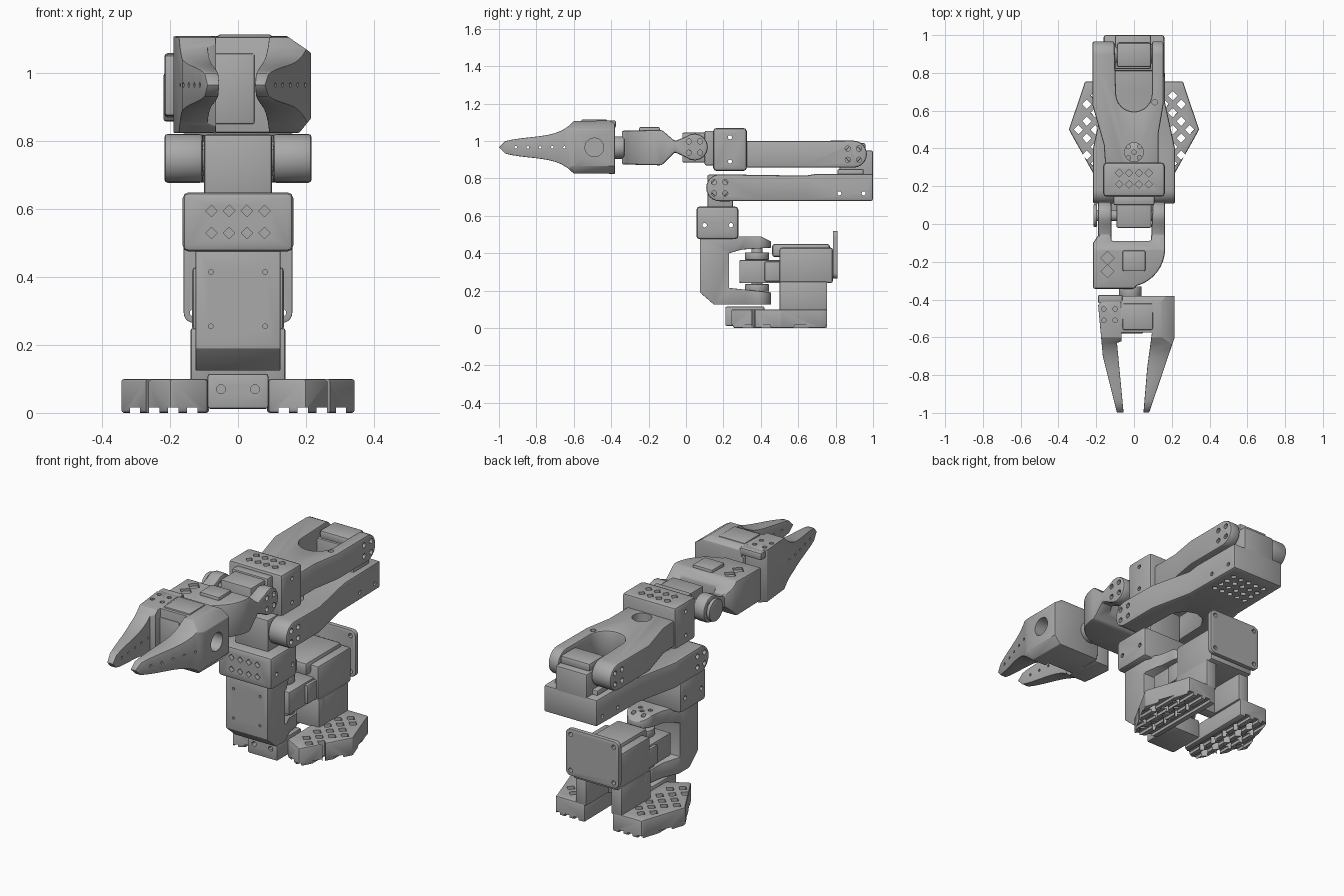
import bpy, bmesh, math
from mathutils import Vector

cube = bpy.data.objects.get("Cube")
if cube:
    bpy.data.objects.remove(cube, do_unlink=True)

tone = (.4, .4, .4, 1)
grey = bpy.data.materials.new("printed_grey")
grey.use_nodes = True
grey.diffuse_color = tone
grey.node_tree.nodes["Principled BSDF"].inputs["Base Color"].default_value = tone
parts = []
both_sides = (("left", 1), ("right", -1))


def place(axis, a, b, t):
    return Vector({"X": (t, a, b), "Y": (a, t, b), "Z": (a, b, t)}[axis])


def prisms(name, axis, loops, low, high):
    """Extrude one or more flat outlines along an axis into one object."""
    bm = bmesh.new()
    for outline in loops:
        bottom = [bm.verts.new(place(axis, a, b, low)) for a, b in outline]
        top = [bm.verts.new(place(axis, a, b, high)) for a, b in outline]
        bm.faces.new(bottom)
        bm.faces.new(top)
        for i in range(len(outline)):
            bm.faces.new((bottom[i - 1], bottom[i], top[i], top[i - 1]))
    bmesh.ops.recalc_face_normals(bm, faces=bm.faces)
    mesh = bpy.data.meshes.new(name)
    bm.to_mesh(mesh)
    bm.free()
    mesh.materials.append(grey)
    ob = bpy.data.objects.new(name, mesh)
    bpy.context.collection.objects.link(ob)
    return ob


def bake(ob):
    bpy.context.view_layer.update()
    graph = bpy.context.evaluated_depsgraph_get()
    mesh = bpy.data.meshes.new_from_object(ob.evaluated_get(graph))
    ob.modifiers.clear()
    ob.data = mesh


def boolean(ob, other, operation):
    modifier = ob.modifiers.new("boolean", "BOOLEAN")
    modifier.operation, modifier.solver, modifier.object = operation, "EXACT", other
    bake(ob)
    bpy.data.objects.remove(other, do_unlink=True)


def soften(ob, width):
    modifier = ob.modifiers.new("bevel", "BEVEL")
    modifier.width, modifier.segments, modifier.limit_method = width, 2, "ANGLE"
    modifier.angle_limit = math.radians(40)
    bake(ob)
    parts.append(ob)
    return ob


def prism(name, axis, outline, low, high, bevel=.008):
    return soften(prisms(name, axis, [outline], low, high), bevel)


def rect(a, b):
    return [(a[0], b[0]), (a[1], b[0]), (a[1], b[1]), (a[0], b[1])]


def box(name, x, y, z, bevel=.008):
    """Rounded block; a single x value means a symmetric half width."""
    span = x if isinstance(x, tuple) else (-x, x)
    return prism(name, "Z", rect(span, y), *z, bevel)


def carve(name, top, side, front=None):
    """Solid with the given plan (x, y), side outline (y, z) and front outline (x, z)."""
    ob = prisms(name, "Z", [top], -1, 2)
    boolean(ob, prisms("cutter", "X", [side], -1, 1), "INTERSECT")
    if front:
        boolean(ob, prisms("cutter", "Y", [front], -2, 2), "INTERSECT")
    return soften(ob, .01)


def arc(centre, radius, start, end, steps=12):
    angles = [math.radians(start + (end - start) * i / steps) for i in range(steps + 1)]
    return [(centre[0] + radius * math.cos(t), centre[1] + radius * math.sin(t)) for t in angles]


def ring(centre, radius, sides):
    return arc(centre, radius, 0, 360, sides)[:-1]


def disc(name, axis, centre, radius, low, high):
    return prism(name, axis, ring(centre, radius, 32), low, high, .005)


def holes(ob, axis, centres, radius, sides=12, span=(-2, 2)):
    boolean(ob, prisms("cutter", axis, [ring(c, radius, sides) for c in centres], *span), "DIFFERENCE")


def grid(us, vs):
    return [(u, v) for u in us for v in vs]


def around(centre, d):
    return grid((centre[0] - d, centre[0] + d), (centre[1] - d, centre[1] + d))


def bolts(ob, pivot):
    holes(ob, "X", around(pivot, .03), .014)


def mirrored(half):
    return half + [(-x, y) for x, y in reversed(half) if abs(x) > .001]


# Pivots of the side joints (y, z) and the shared drum radius
shoulder, elbow, wrist = (.18, .75), (.895, .93), (.045, .968)
turntable = (0, .38)
drum = .072
columns = [.052 * (i - 1.5) for i in range(4)]

# Base: two perforated feet with grooved soles, and U-shaped riser
for label, s in both_sides:
    plan = [(.09, .3), (.2, .24), (.345, .5), (.27, .72), (.26, .755), (.085, .755)]
    foot = prism(label + "_foot", "Z", [(s * x, y) for x, y in plan], 0, .1)
    lattice = [(.16 + .045 * i, .32 + .045 * j) for i in range(4) for j in range(9) if (i + j) % 2]
    holes(foot, "Z", [(s * x, y) for x, y in lattice if x + abs(y - .5) / 2 < .32], .025, 4)
    grooves = [s * (.12 + .056 * k) for k in range(4)]
    cutter = prisms("cutter", "Y", [rect((x, x + s * .03), (-.1, .016)) for x in grooves], 0, 1)
    boolean(foot, cutter, "DIFFERENCE")
    box(label + "_riser", x=(s * .075, s * .14), y=(.5, .755), z=(.09, .25))
box("riser_front_wall", x=.14, y=(.5, .56), z=(.09, .25))
bridge = box("base_bridge", x=.09, y=(.21, .42), z=(.012, .115))
holes(bridge, "Y", [(-.05, .07), (.05, .07)], .013, span=(.1, .24))

# Base servo, its holder and the rounded back plate
box("servo_holder", x=.135, y=(.5, .785), z=(.24, .43), bevel=.012)
box("holder_cover", x=.09, y=(.46, .77), z=(.38, .45), bevel=.015)
box("base_servo", x=.11, y=(.285, .51), z=(.24, .365))
box("base_servo_rim", x=.125, y=(.42, .51), z=(.25, .355))
corners = mirrored([(.13, .49), (.13, .295)])
corners = [corners[0], corners[3], corners[2], corners[1]]
rounded = [p for i, c in enumerate(corners) for p in arc(c, .03, 90 * i, 90 * i + 90, 5)]
plate = prism("back_plate", "Y", rounded, .785, .81, .003)
holes(plate, "Y", corners, .012)
disc("pivot_post", "Z", turntable, .03, .18, .43)
disc("upper_horn", "Z", turntable, .065, .365, .405)
disc("lower_horn", "Z", turntable, .065, .195, .235)

# Rotating C-shaped shoulder bracket
hook = [(.075, .19), (.15, .125), (.46, .125), (.46, .19), (.23, .215), (.23, .4),
        (.3, .42), (.46, .43), (.46, .46), (.4, .49), (.075, .49)]
tongue = mirrored([(.125, 0), (.125, .24), (.085, .32)] + arc(turntable, .075, 0, 90))
bracket = carve("shoulder_bracket", tongue, hook)
holes(bracket, "Y", grid((-.08, .08), (.255, .415)), .007, span=(0, .1))
holes(bracket, "Z", around(turntable, .03) + [turntable], .012)

# Shoulder block and shoulder servo
block = box("shoulder_block", x=.163, y=(.055, .28), z=(.475, .65), bevel=.018)
holes(block, "Y", grid(columns, (.53, .595)), .017, 4, span=(0, .08))
holes(block, "X", grid((.1, .24), (.55,)), .012)
box("shoulder_servo", x=.1, y=(.115, .25), z=(.62, .82))
disc("shoulder_axle", "X", shoulder, .05, -.12, .12)

# Lower arm: fork at the front, box at the back
side = arc(shoulder, drum, 90, 270) + [(1, .68), (1, .825), (.7, .825), (.64, .815)]
plan = mirrored([(0, .5), (.06, .48), (.095, .42), (.105, .1), (.217, .1), (.217, .4), (.165, .64), (.16, 1)])
lower = carve("lower_arm", plan, side)
bolts(lower, shoulder)
holes(lower, "X", [(.82, .72), (.95, .72)], .011)
holes(lower, "Z", grid([.05 * i for i in range(-2, 3)], [.77 + .05 * j for j in range(4)]), .017, 4, span=(.6, .7))

# Elbow servo between the arms
box("elbow_servo", x=(-.1, .09), y=(.82, .999), z=(.75, .95))
box("elbow_servo_top", x=.09, y=(.83, .96), z=(.94, .99), bevel=.012)
box("elbow_link", x=.13, y=(.81, .95), z=(.8, .85))
disc("elbow_axle", "X", elbow, .045, -.12, .11)

# Upper arm: fork at the back with a U-shaped throat, narrowing forwards
side = [(.28, .858)] + arc(elbow, drum, -90, 90) + [(.28, 1)]
throat = arc((0, .69), .095, 180, 360)
plan = ([(-.22, 1), (-.105, 1)] + throat + [(.095, 1), (.157, 1), (.157, .64), (.13, .48),
        (.13, .28), (-.15, .28), (-.16, .42), (-.22, .63)])
upper = carve("upper_arm", plan, side)
bolts(upper, elbow)
holes(upper, "Z", [turntable], .05, 24)
holes(upper, "Z", [(.11, .645)], .015, span=(.95, 1.1))

# Wrist block and wrist servo
block = box("wrist_block", x=.163, y=(.145, .325), z=(.84, 1.07), bevel=.018)
holes(block, "Z", grid(columns, (.21, .27)), .02, 4, span=(1.045, 1.1))
holes(block, "X", grid((.235,), (.89, 1.02)), .011)
box("wrist_servo", x=.093, y=(-.02, .16), z=(.885, 1.045))
box("wrist_servo_rim", x=.108, y=(.1, .15), z=(.87, 1.055))
disc("wrist_horn", "X", wrist, .06, -.215, -.195)
disc("wrist_axle", "X", wrist, .03, -.2, .13)

# Wrist bracket: fork that flares into the roll servo housing
sweep = arc((-.04, -.13), .205, 0, -75, 8)
plan = ([(.1, .13), (.165, .13)] + sweep + [(0, -.343), (-.217, -.343), (-.217, -.1), (-.19, -.06),
        (-.19, .13), (-.12, .13), (-.12, -.09), (.09, -.09)])
side = arc(wrist, drum, -130, 130) + [(-.06, 1), (-.13, 1.06), (-.343, 1.055), (-.343, .875), (-.13, .87), (-.06, .94)]
fork = carve("wrist_bracket", plan, side)
bolts(fork, wrist)
holes(fork, "Z", [(-.14, -.18), (-.14, -.25)], .035, 4, span=(1.045, 1.1))
box("roll_servo_cap", x=.06, y=(-.25, -.14), z=(1.04, 1.075))
disc("roll_horn", "Y", (-.02, .965), .06, -.385, -.33)

# Gripper jaws: tall housing whose height falls away along the finger
middle = .966
taper = [(i / 12, 1 - i / 12) for i in range(13)]
edge = [(-.6 - .4 * t, .07 * left ** .3 + .07 * left ** 6) for t, left in taper]
upper_edge = [(y, middle + h) for y, h in edge[:-1]]
lower_edge = [(y, middle - h) for y, h in reversed(edge)]
side = [(-.375, .825), (-.375, 1.09), (-.41, 1.11)] + upper_edge + lower_edge
dots = [(-.65 - .065 * i, middle) for i in range(5)]

# Fixed jaw with sloped outer corners and a round opening
plan = [(-.07, -.38), (.215, -.38), (.215, -.6), (.08, -1), (.05, -1), (.07, -.76), (.095, -.575), (-.07, -.575)]
slopes = [(-.2, .8), (.16, .8), (.217, .87), (.217, 1.06), (.13, 1.12), (-.2, 1.12)]
fixed = carve("fixed_jaw", plan, side, slopes)
holes(fixed, "X", [(-.49, middle)], .05, 24, span=(.14, .3))
holes(fixed, "X", dots, .007)

# Moving jaw on its pivot, and the gripper servo
plan = [(-.19, -.43), (-.16, -.4), (-.07, -.4), (-.065, -.62), (-.09, -.63), (-.055, -1), (-.09, -1), (-.165, -.7)]
moving = carve("moving_jaw", plan, side)
holes(moving, "Z", around((-.13, -.48), .03), .012, span=(1.09, 1.2))
holes(moving, "X", dots, .007)
box("jaw_link", x=(-.19, -.06), y=(-.42, -.375), z=(1.07, 1.11))
box("gripper_servo", x=(-.08, .05), y=(-.58, -.38), z=(.85, 1.06))
box("gripper_servo_cap", x=(-.06, .1), y=(-.56, -.42), z=(1.09, 1.115))

# Smooth curved surfaces, keep hard edges
bpy.ops.object.select_all(action="DESELECT")
for ob in parts:
    ob.select_set(True)
bpy.context.view_layer.objects.active = parts[0]
bpy.ops.object.shade_smooth_by_angle(angle=math.radians(30))
